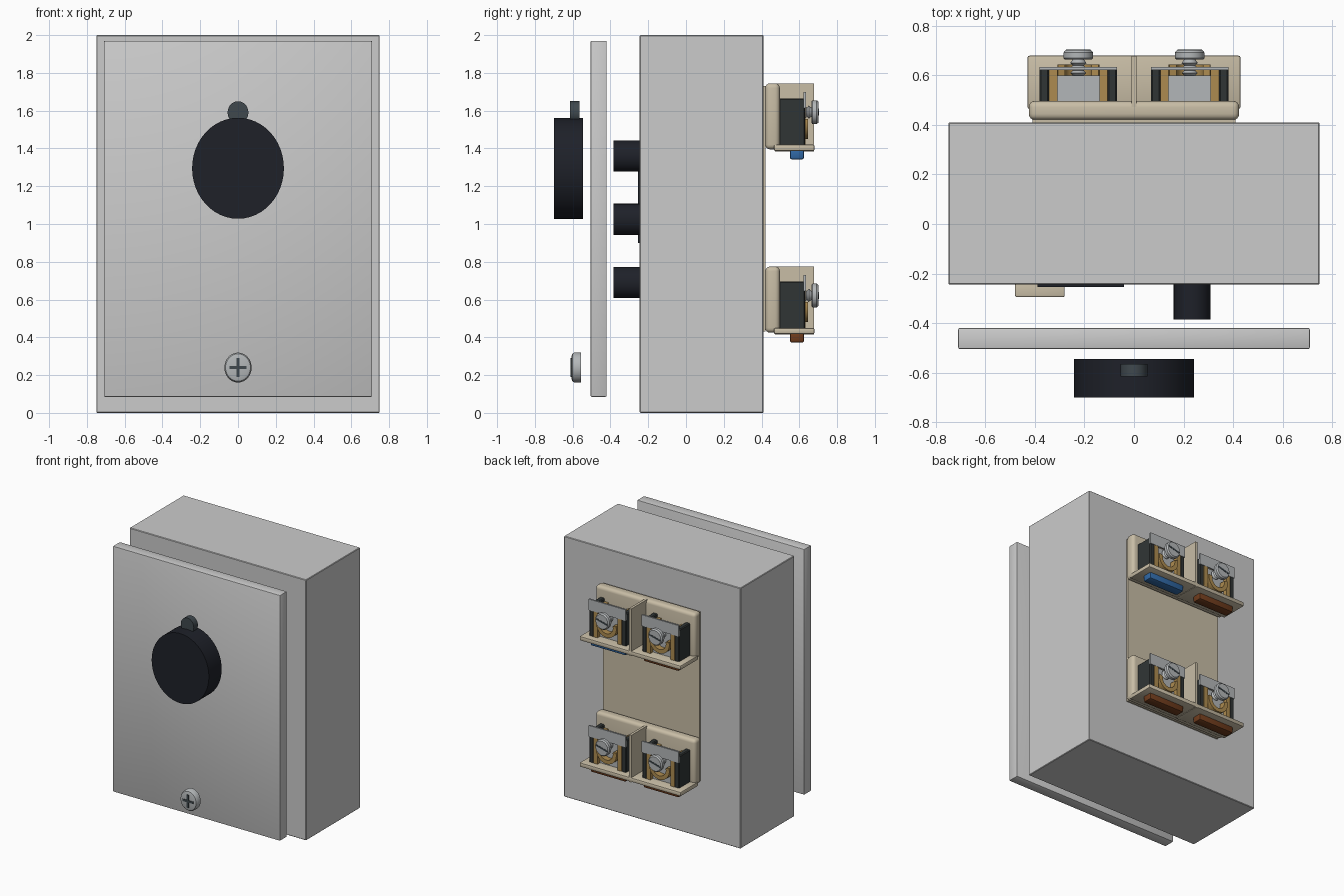
import bpy, bmesh, math
from mathutils import Matrix, Vector

if "Cube" in bpy.data.objects:
    bpy.data.objects.remove(bpy.data.objects["Cube"])


def mat(name, r, g, b):
    m = bpy.data.materials.new(name)
    m.diffuse_color = (r, g, b, 1)
    m.use_nodes = True
    m.node_tree.nodes["Principled BSDF"].inputs["Base Color"].default_value = m.diffuse_color
    return m


BLACK = mat("black_plastic", .013, .015, .022)
SLATE = mat("slate", .05, .065, .075)
DARK = mat("dark_housing", .03, .036, .036)
BEIGE = mat("beige", .58, .51, .38)
BRASS = mat("brass", .42, .26, .08)
STEEL = mat("steel", .45, .47, .48)
BLUE = mat("blue", .03, .14, .38)
BROWN = mat("brown", .16, .045, .012)


def finish(name, bm, m, smooth=True):
    bmesh.ops.recalc_face_normals(bm, faces=bm.faces)
    me = bpy.data.meshes.new(name)
    bm.to_mesh(me)
    bm.free()
    ob = bpy.data.objects.new(name, me)
    bpy.context.collection.objects.link(ob)
    if m:
        me.materials.append(m)
    if smooth:
        bpy.ops.object.select_all(action='DESELECT')
        ob.select_set(True)
        bpy.context.view_layer.objects.active = ob
        bpy.ops.object.shade_smooth_by_angle(angle=math.radians(35))
    return ob


def box(name, x, y, z, m=None, bevel=0, seg=3):
    bm = bmesh.new()
    size = Matrix.Diagonal((x[1] - x[0], y[1] - y[0], z[1] - z[0], 1))
    mid = Matrix.Translation((sum(x) / 2, sum(y) / 2, sum(z) / 2))
    bmesh.ops.create_cube(bm, size=1, matrix=mid @ size)
    if bevel:
        bmesh.ops.bevel(bm, geom=bm.edges[:], offset=bevel, segments=seg,
                        profile=.5, affect='EDGES')
    return finish(name, bm, m, bool(bevel))


def lathe(name, x, z, profile, m, zs=1.0, n=32):
    """Turn (radius, y) points about a y axis; zs stretches the height."""
    bm = bmesh.new()
    rings = []
    for r, y in profile:
        rings.append([bm.verts.new((x + r * math.cos(a), y, z + zs * r * math.sin(a)))
                      for a in (2 * math.pi * i / n for i in range(n))])
    for a, b in zip(rings, rings[1:]):
        for i in range(n):
            bm.faces.new((a[i], a[(i + 1) % n], b[(i + 1) % n], b[i]))
    bm.faces.new(rings[0])
    bm.faces.new(rings[-1])
    return finish(name, bm, m)


def arc_strip(name, x, z, r0, r1, y, a0, a1, m, n=20):
    """Flat curved bar in the xz plane."""
    bm = bmesh.new()
    secs = []
    for i in range(n + 1):
        a = math.radians(a0 + (a1 - a0) * i / n)
        c, s = math.cos(a), math.sin(a)
        secs.append([bm.verts.new((x + r * c, yy, z + r * s))
                     for r, yy in ((r0, y[0]), (r1, y[0]), (r1, y[1]), (r0, y[1]))])
    for a, b in zip(secs, secs[1:]):
        for k in range(4):
            bm.faces.new((a[k], a[(k + 1) % 4], b[(k + 1) % 4], b[k]))
    bm.faces.new(secs[0])
    bm.faces.new(secs[-1])
    return finish(name, bm, m)


# Enclosure and lifted-off cover
box("enclosure", (-.75, .75), (-.245, .41), (0, 2), None, .004, 1)
box("cover_plate", (-.71, .71), (-.505, -.42), (.085, 1.97), None, .006, 2)

# Rotary knob with round pointer
lathe("knob", 0, 1.295, [(.243, -.545), (.243, -.70)], BLACK, 1.1, 48)
lathe("knob_pointer", 0, 1.59, [(.055, -.565), (.055, -.615)], SLATE, 1.09)

# Cover screw with cross recess
lathe("cover_screw", 0, .24, [(.072, -.555), (.072, -.592), (.066, -.602), (.05, -.607)],
      STEEL, 1.1)
box("cover_screw_slot_wide", (-.045, .045), (-.611, -.60), (.232, .248), SLATE)
box("cover_screw_slot_tall", (-.008, .008), (-.611, -.60), (.19, .29), SLATE)

# Controls on the enclosure front, behind the cover
for i, z in enumerate((.69, 1.025, 1.36)):
    lathe(f"button_{i}", .235, z, [(.075, -.24), (.075, -.385)], BLACK, 1.1)
box("display_window", (-.39, -.04), (-.254, -.24), (.9, 1.42), BLACK)
box("indicator", (-.48, -.28), (-.295, -.24), (.62, .76), BEIGE, .006)

# Rear mounting plate
box("rear_plate", (-.41, .41), (.40, .422), (.43, 1.73), BEIGE)


def terminal(tag, x, d):
    # Side walls and brass clamp cheeks
    for side, s in (("left", -1), ("right", 1)):
        def pair(a, b):
            return tuple(sorted((x + s * a, x + s * b)))
        box(f"{tag}_wall_{side}", pair(.118, .157), (.49, .63), (1.41 + d, 1.665 + d),
            DARK, .006, 1)
        box(f"{tag}_cheek_{side}", pair(.085, .118), (.49, .632), (1.41 + d, 1.64 + d), BRASS)
    # Metal insert, brass wire loop and label strip
    box(f"{tag}_insert", (x - .085, x + .085), (.49, .60), (1.41 + d, 1.63 + d), STEEL)
    arc_strip(f"{tag}_wire_loop", x, 1.535 + d, .055, .085, (.595, .645), 165, 375, BRASS)
    box(f"{tag}_label_strip", (x - .157, x + .157), (.622, .634), (1.615 + d, 1.70 + d), STEEL)
    # Threaded screw with slotted head
    z = 1.592 + d
    prof = [(.012, .535)]
    for k in range(6):
        prof += [(.022, .54 + k * .02), (.033, .55 + k * .02)]
    lathe(f"{tag}_screw_thread", x, z, prof + [(.022, .665)], STEEL, 1.05, 20)
    lathe(f"{tag}_screw_head", x, z, [(.055, .665), (.06, .67), (.06, .692), (.052, .702)],
          STEEL, 1.05)
    slot = box(f"{tag}_screw_slot", (-.05, .05), (.695, .704), (-.006, .006), SLATE)
    slot.data.transform(Matrix.Rotation(math.radians(-15), 4, 'Y'))
    slot.data.transform(Matrix.Translation(Vector((x, 0, z))))


for row, d in (("upper", 0), ("lower", -.97)):
    # Moulded base, shelf and centre divider
    box(f"{row}_base", (-.425, .425), (.42, .497), (1.395 + d, 1.745 + d), BEIGE, .025, 4)
    box(f"{row}_shelf", (-.43, .43), (.465, .68), (1.387 + d, 1.42 + d), BEIGE, .008, 2)
    box(f"{row}_divider", (-.01, .01), (.47, .678), (1.384 + d, 1.745 + d), BEIGE)
    for side, x in (("left", -.225), ("right", .225)):
        terminal(f"{row}_{side}_terminal", x, d)
        # Coloured tags under the shelf
        colour = BLUE if (row, side) == ("upper", "right") else BROWN
        box(f"{row}_{side}_tag", (x - .15, x + .15), (.55, .625), (1.342 + d, 1.40 + d),
            colour, .01, 2)
